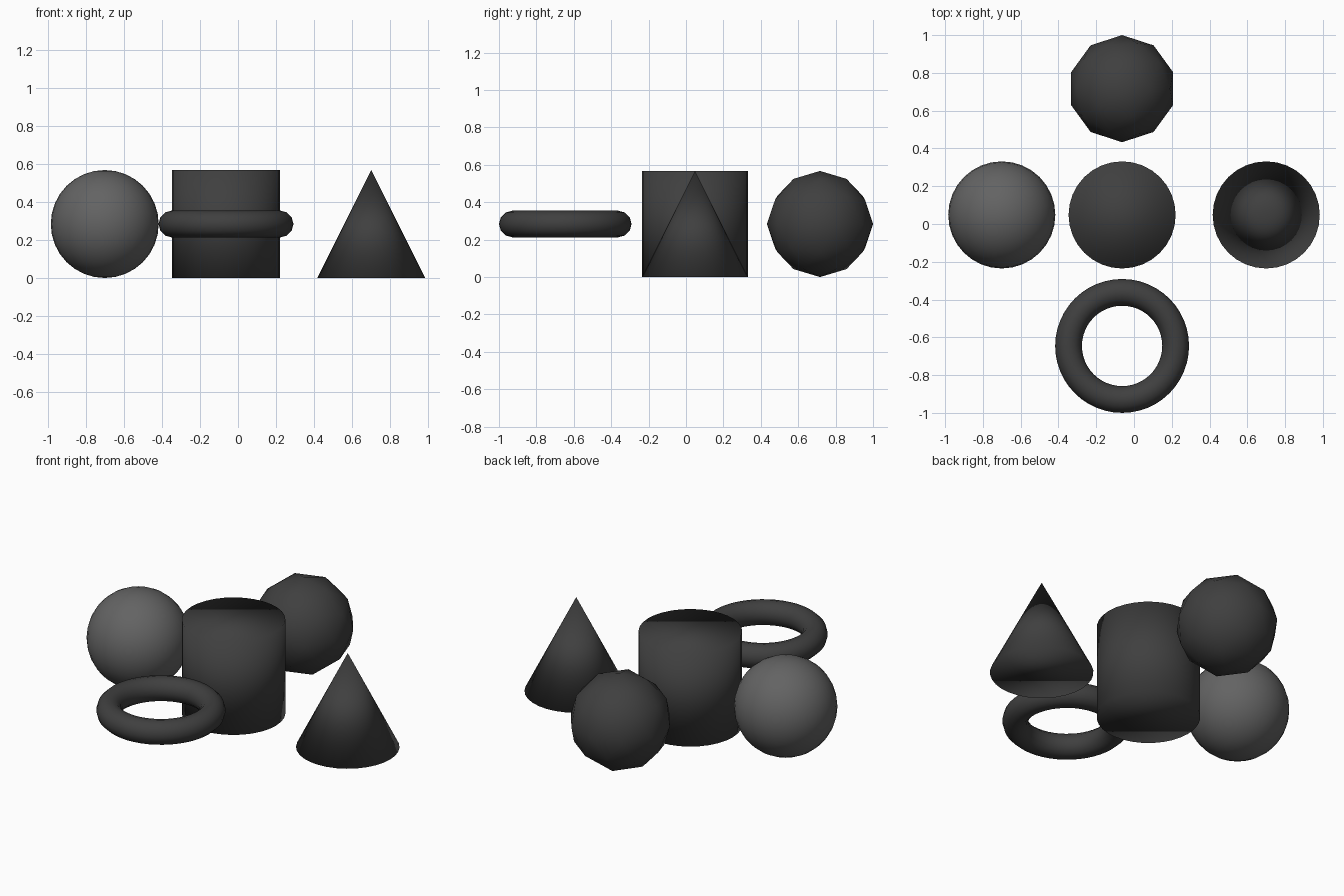
import bpy

if "Cube" in bpy.data.objects:
    bpy.data.objects.remove(bpy.data.objects["Cube"])

R = 0.2835   # common radius of the solids
ZC = R       # all solids are centred at this height


def material(name, value):
    mat = bpy.data.materials.new(name)
    mat.diffuse_color = (value, value, value, 1.0)
    mat.use_nodes = True
    mat.node_tree.nodes["Principled BSDF"].inputs["Base Color"].default_value = mat.diffuse_color
    return mat


mid_grey = material("mid grey", 0.125)
dark_grey = material("dark grey", 0.05)


def finish(name, mat):
    """Name, colour and fully smooth the newly added primitive."""
    obj = bpy.context.object
    obj.name = name
    obj.data.materials.append(mat)
    bpy.ops.object.shade_smooth()
    return obj


# Lighter ball on the left
bpy.ops.mesh.primitive_uv_sphere_add(
    segments=32, ring_count=16, radius=R, location=(-0.70, 0.048, ZC))
finish("ball", mid_grey)

# Upright cylinder in the middle
bpy.ops.mesh.primitive_cylinder_add(
    vertices=32, radius=R, depth=2 * R, location=(-0.063, 0.048, ZC))
finish("cylinder", dark_grey)

# Pointed cone on the right
bpy.ops.mesh.primitive_cone_add(
    vertices=32, radius1=R, radius2=0, depth=2 * R, location=(0.70, 0.048, ZC))
finish("cone", dark_grey)

# Floating ring at the front
bpy.ops.mesh.primitive_torus_add(
    major_segments=48, minor_segments=12, major_radius=R,
    minor_radius=R / 4, location=(-0.063, -0.6455, ZC))
finish("ring", dark_grey)

# Faceted ball at the back
bpy.ops.mesh.primitive_ico_sphere_add(
    subdivisions=2, radius=R, location=(-0.063, 0.7165, ZC))
finish("faceted_ball", dark_grey)
